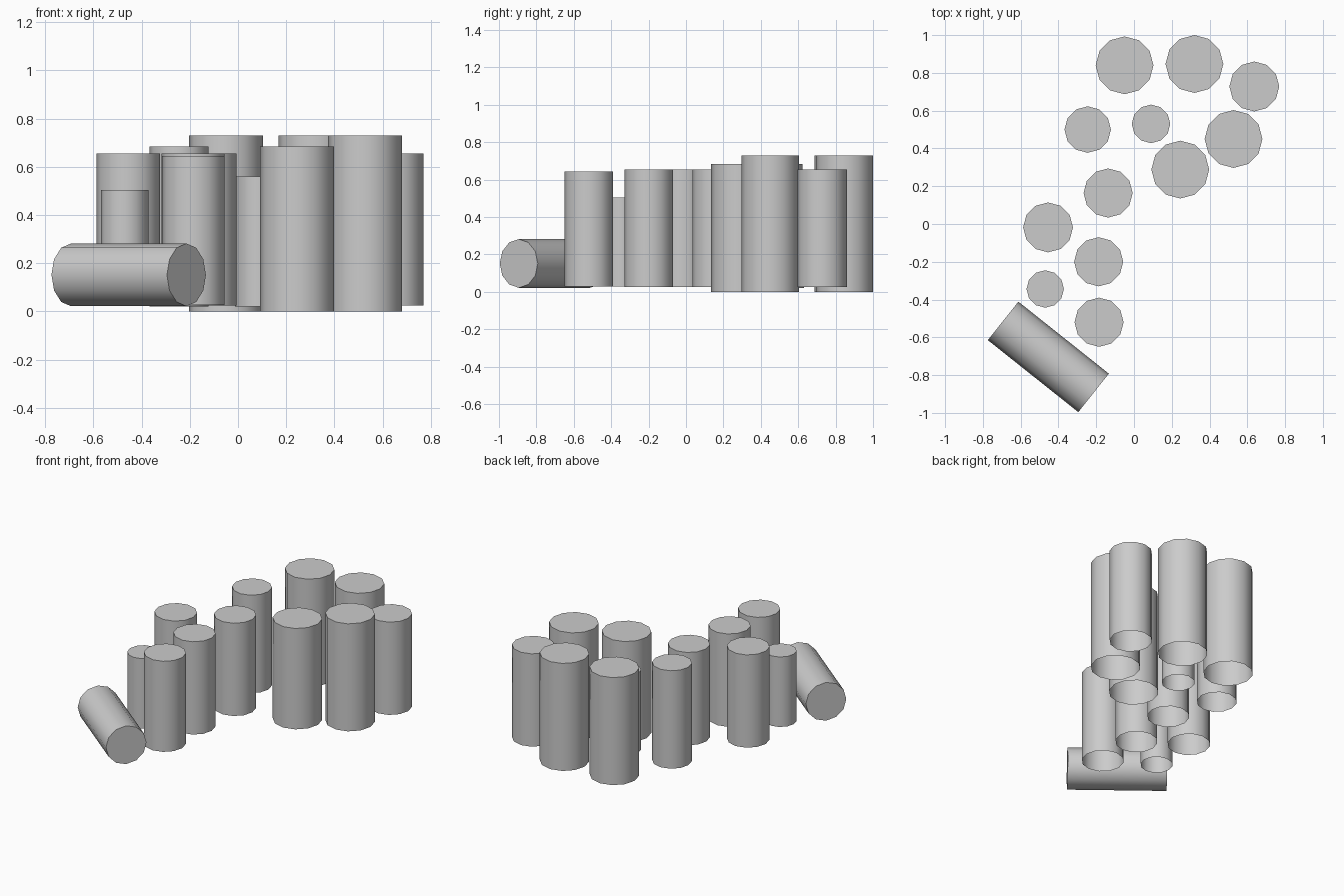
import bpy, bmesh, math
from mathutils import Vector

cube = bpy.data.objects.get("Cube")
if cube:
    bpy.data.objects.remove(cube, do_unlink=True)

# Single plain grey
grey = bpy.data.materials.new("plain_grey")
grey.use_nodes = True
colour = (0.6, 0.6, 0.6, 1)
grey.diffuse_color = colour
grey.node_tree.nodes["Principled BSDF"].inputs["Base Color"].default_value = colour

SIDES = 12


def column(name, start, end, radius, open_base=True):
    """Twelve-sided column running from start to end, optionally open at start."""
    start, end = Vector(start), Vector(end)
    axis = end - start
    bm = bmesh.new()
    bmesh.ops.create_cone(bm, cap_ends=True, segments=SIDES, radius1=radius,
                          radius2=radius, depth=axis.length)
    if open_base:
        base = [f for f in bm.faces if f.normal.z < -0.9]
        bmesh.ops.delete(bm, geom=base, context='FACES_ONLY')
    mesh = bpy.data.meshes.new(name)
    bm.to_mesh(mesh)
    bm.free()
    mesh.materials.append(grey)
    obj = bpy.data.objects.new(name, mesh)
    bpy.context.collection.objects.link(obj)
    obj.location = (start + end) / 2
    obj.rotation_euler = axis.to_track_quat('Z', 'Y').to_euler()
    bpy.ops.object.select_all(action='DESELECT')
    obj.select_set(True)
    bpy.context.view_layer.objects.active = obj
    bpy.ops.object.shade_smooth_by_angle(angle=math.radians(40))
    return obj


# Standing columns: x, y, radius, base height, top height
standing = {
    "back_column": (-0.05, 0.84, 0.153, 0.0, 0.73),
    "back_left_column": (0.32, 0.847, 0.153, 0.0, 0.73),
    "far_left_column": (0.637, 0.728, 0.132, 0.025, 0.655),
    "back_right_column": (-0.245, 0.5, 0.123, 0.02, 0.685),
    "slim_column": (0.09, 0.53, 0.102, 0.02, 0.56),
    "left_column": (0.527, 0.45, 0.153, 0.0, 0.73),
    "inner_left_column": (0.245, 0.288, 0.153, 0.0, 0.685),
    "middle_column": (-0.137, 0.164, 0.13, 0.025, 0.655),
    "right_column": (-0.455, -0.018, 0.132, 0.025, 0.655),
    "inner_right_column": (-0.187, -0.2, 0.13, 0.025, 0.655),
    "short_column": (-0.47, -0.344, 0.099, 0.03, 0.505),
    "front_column": (-0.185, -0.52, 0.13, 0.03, 0.645),
}
for name, (x, y, r, low, high) in standing.items():
    column(name, (x, y, low), (x, y, high), r)

# Toppled column lying in front, closed at both ends
column("fallen_column", (-0.693, -0.513, 0.152), (-0.214, -0.894, 0.152),
       0.13, open_base=False)
